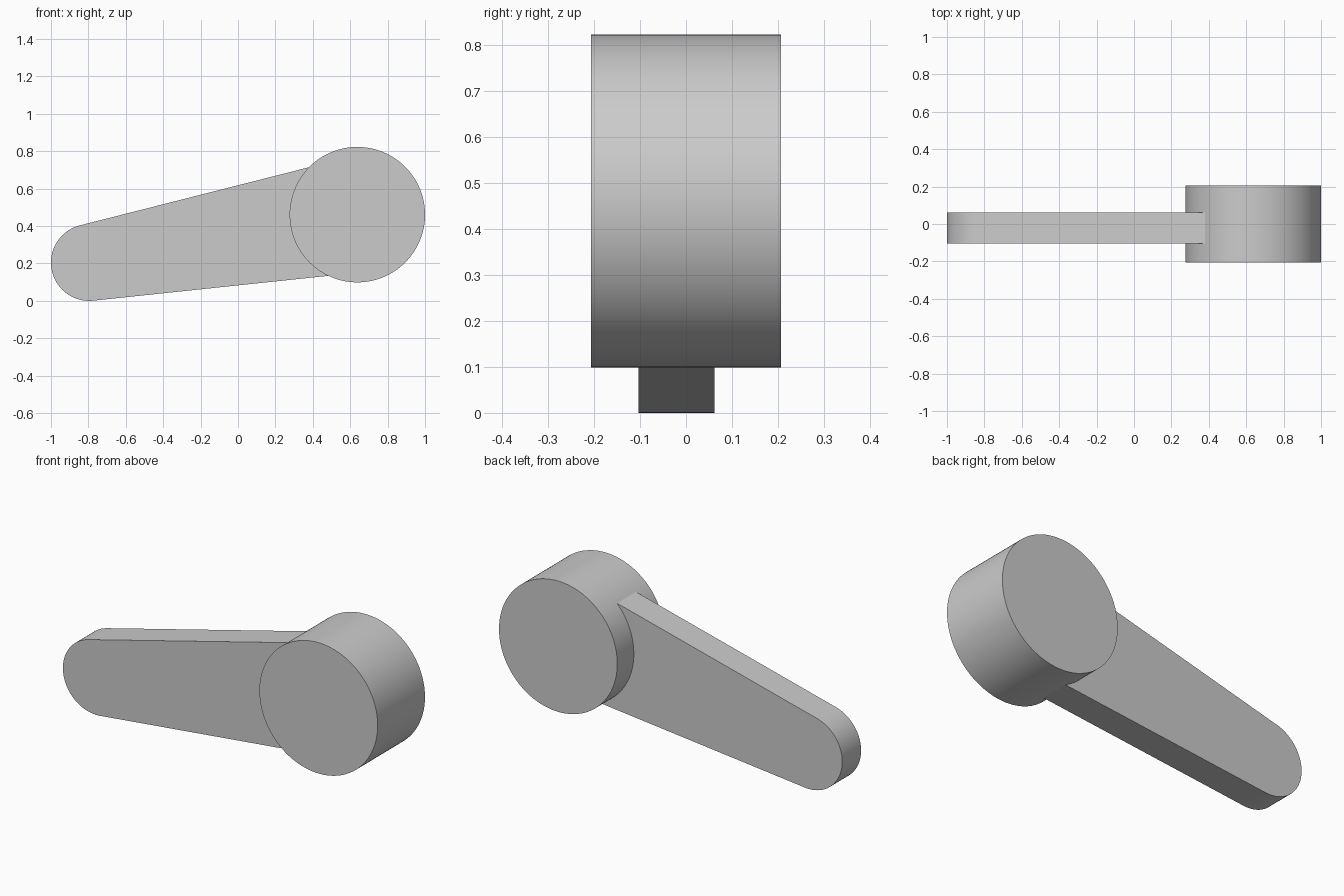
import bpy, bmesh, math

if "Cube" in bpy.data.objects:
    bpy.data.objects.remove(bpy.data.objects["Cube"], do_unlink=True)

grey = bpy.data.materials.new("plain grey")
grey.use_nodes = True
colour = (0.6, 0.6, 0.6, 1)
grey.diffuse_color = colour
grey.node_tree.nodes["Principled BSDF"].inputs["Base Color"].default_value = colour


def arc(centre, radius, start, end, steps):
    """Points on an arc in the XZ plane."""
    angles = [start + (end - start) * i / steps for i in range(steps + 1)]
    return [(centre[0] + radius * math.cos(a), centre[1] + radius * math.sin(a)) for a in angles]


def extrude_profile(name, points, y_front, y_back):
    """Solid made by sweeping an XZ outline along Y."""
    bm = bmesh.new()
    face = bm.faces.new([bm.verts.new((x, y_front, z)) for x, z in points])
    swept = bmesh.ops.extrude_face_region(bm, geom=[face], use_keep_orig=True)
    verts = [g for g in swept["geom"] if isinstance(g, bmesh.types.BMVert)]
    bmesh.ops.translate(bm, verts=verts, vec=(0, y_back - y_front, 0))
    bmesh.ops.recalc_face_normals(bm, faces=bm.faces)
    mesh = bpy.data.meshes.new(name)
    bm.to_mesh(mesh)
    bm.free()
    mesh.materials.append(grey)
    obj = bpy.data.objects.new(name, mesh)
    bpy.context.collection.objects.link(obj)
    bpy.ops.object.select_all(action="DESELECT")
    obj.select_set(True)
    bpy.context.view_layer.objects.active = obj
    bpy.ops.object.shade_smooth_by_angle(angle=math.radians(30))
    return obj


hub, tip = (0.638, 0.461), (-0.795, 0.205)
hub_radius, tip_radius, root_radius = 0.362, 0.205, 0.309

# Round hub
extrude_profile("hub", arc(hub, hub_radius, 0, math.tau * 127 / 128, 127), -0.207, 0.207)

# Tapered arm: straight sides tangent to the tip circle and a root circle hidden in the hub
dx, dz = hub[0] - tip[0], hub[1] - tip[1]
axis = math.atan2(dz, dx)
taper = math.asin((root_radius - tip_radius) / math.hypot(dx, dz))
upper = axis + math.pi / 2 + taper
lower = axis - math.pi / 2 - taper
outline = arc(tip, tip_radius, upper, lower + math.tau, 48) + arc(hub, root_radius, lower, upper, 48)
extrude_profile("arm", outline, -0.103, 0.062)
